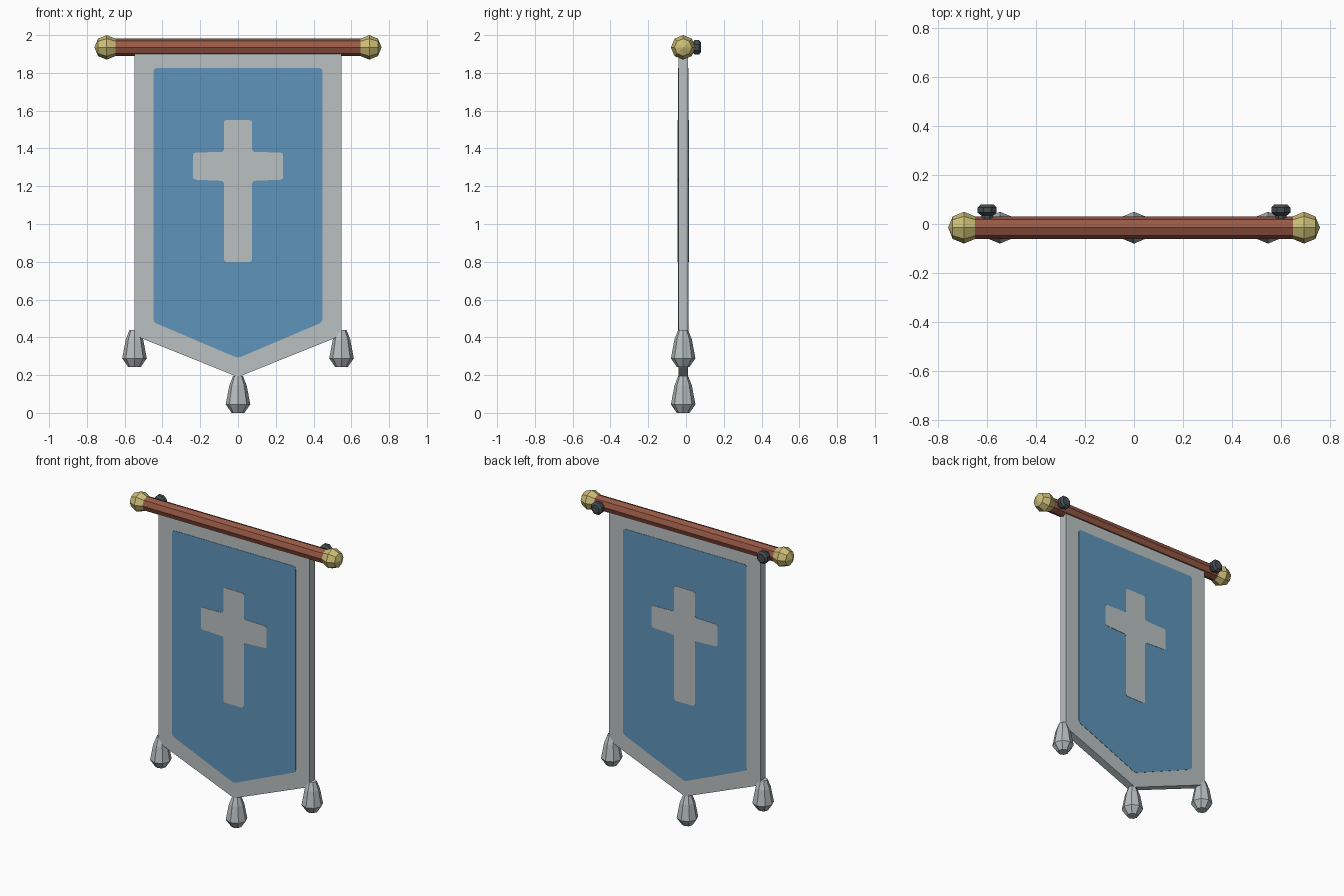
import bpy, bmesh, math
from mathutils import Matrix, Vector

if "Cube" in bpy.data.objects:
    bpy.data.objects.remove(bpy.data.objects["Cube"])

YC = -0.015          # depth centre of rod and cloth
ROD_Z = 1.935


def material(name, rgb):
    m = bpy.data.materials.new(name)
    m.diffuse_color = (*rgb, 1)
    m.use_nodes = True
    m.node_tree.nodes["Principled BSDF"].inputs["Base Color"].default_value = m.diffuse_color
    return m


GREY = material("pale grey cloth", (0.49, 0.53, 0.53))
BLUE = material("blue cloth", (0.112, 0.296, 0.49))
WOOD = material("red brown wood", (0.31, 0.10, 0.06))
GOLD = material("pale gold", (0.60, 0.51, 0.18))
IRON = material("dark iron", (0.06, 0.075, 0.085))
SILVER = material("silver tassel", (0.47, 0.51, 0.53))


def finish(name, bm, mat):
    bmesh.ops.recalc_face_normals(bm, faces=bm.faces)
    me = bpy.data.meshes.new(name)
    bm.to_mesh(me)
    bm.free()
    me.materials.append(mat)
    ob = bpy.data.objects.new(name, me)
    bpy.context.collection.objects.link(ob)
    return ob


def lathe(name, profile, mat, loc, axis="Z", sides=8, phase=0.0):
    """Faceted turned part: profile is (radius, height) along the axis."""
    rot = {"Z": Matrix.Identity(3),
           "X": Matrix.Rotation(math.pi / 2, 3, "Y"),
           "Y": Matrix.Rotation(-math.pi / 2, 3, "X")}[axis]
    bm = bmesh.new()
    rings = []
    for r, h in profile:
        n = sides if r > 0 else 1
        rings.append([bm.verts.new(rot @ Vector((
            r * math.cos(phase + 2 * math.pi * i / sides),
            r * math.sin(phase + 2 * math.pi * i / sides), h)) + Vector(loc))
            for i in range(n)])
    for a, b in zip(rings, rings[1:]):
        for i in range(sides):
            j = (i + 1) % sides
            quad = [a[i % len(a)], a[j % len(a)], b[j % len(b)], b[i % len(b)]]
            bm.faces.new(list(dict.fromkeys(quad)))
    for ring in (rings[0], rings[-1]):
        if len(ring) > 1:
            bm.faces.new(ring)
    return finish(name, bm, mat)


def slab(name, outline, y0, y1, mat, round_by=0.0):
    """Flat x-z outline extruded from y0 to y1, corners optionally rounded."""
    bm = bmesh.new()
    f = bm.faces.new([bm.verts.new((x, y0, z)) for x, z in outline])
    if round_by:
        bmesh.ops.bevel(bm, geom=f.verts[:], offset=round_by, segments=2,
                        profile=0.5, affect="VERTICES")
    res = bmesh.ops.extrude_face_region(bm, geom=bm.faces[:])
    verts = [v for v in res["geom"] if isinstance(v, bmesh.types.BMVert)]
    bmesh.ops.translate(bm, verts=verts, vec=(0, y1 - y0, 0))
    return finish(name, bm, mat)


# Cloth with pointed lower edge
F, B = YC - 0.026, YC + 0.026
slab("cloth", [(-0.548, 1.92), (0.548, 1.92), (0.548, 0.41), (0, 0.19),
               (-0.548, 0.41)], F, B, GREY)

# Painted blue field and cross on both sides
field = [(-0.447, 1.825), (0.447, 1.825), (0.447, 0.48), (0, 0.29),
         (-0.447, 0.48)]
half = [(0.075, 1.55), (0.075, 1.382), (0.238, 1.378), (0.238, 1.235),
        (0.075, 1.228), (0.075, 0.80)]
cross = half + [(-x, z) for x, z in reversed(half)]
for side, y, d in (("front", F, -1), ("back", B, 1)):
    slab(side + "_field", field, y - d * 0.002, y + d * 0.002, BLUE, 0.015)
    slab(side + "_cross", cross, y, y + d * 0.004, GREY, 0.012)

# Hanging rod
lathe("rod", [(0.046, -0.68), (0.046, 0.68)], WOOD, (0, YC, ROD_Z), "X")

# Ball ends and wall pegs
ball = [(0.065 * math.sin(math.pi * k / 4) if 0 < k < 4 else 0,
         -0.065 * math.cos(math.pi * k / 4)) for k in range(5)]
peg = [(0.026, 0.0), (0.026, 0.034), (0.042, 0.046), (0.042, 0.068),
       (0.028, 0.08)]
for side, s in (("left", -1), ("right", 1)):
    lathe(side + "_ball_end", ball, GOLD, (s * 0.695, YC, ROD_Z), "X")
    lathe(side + "_peg", peg, IRON, (s * 0.6, 0, ROD_Z), "Y",
          phase=math.pi / 8)

# Tassels at the three lower corners
tassel = [(0.034, 0.0), (0.065, 0.045), (0.046, 0.145), (0.026, 0.196)]
for name, x, z in (("left", -0.548, 0.244), ("middle", 0, 0),
                   ("right", 0.548, 0.244)):
    lathe(name + "_tassel", tassel, SILVER, (x, YC, z))
